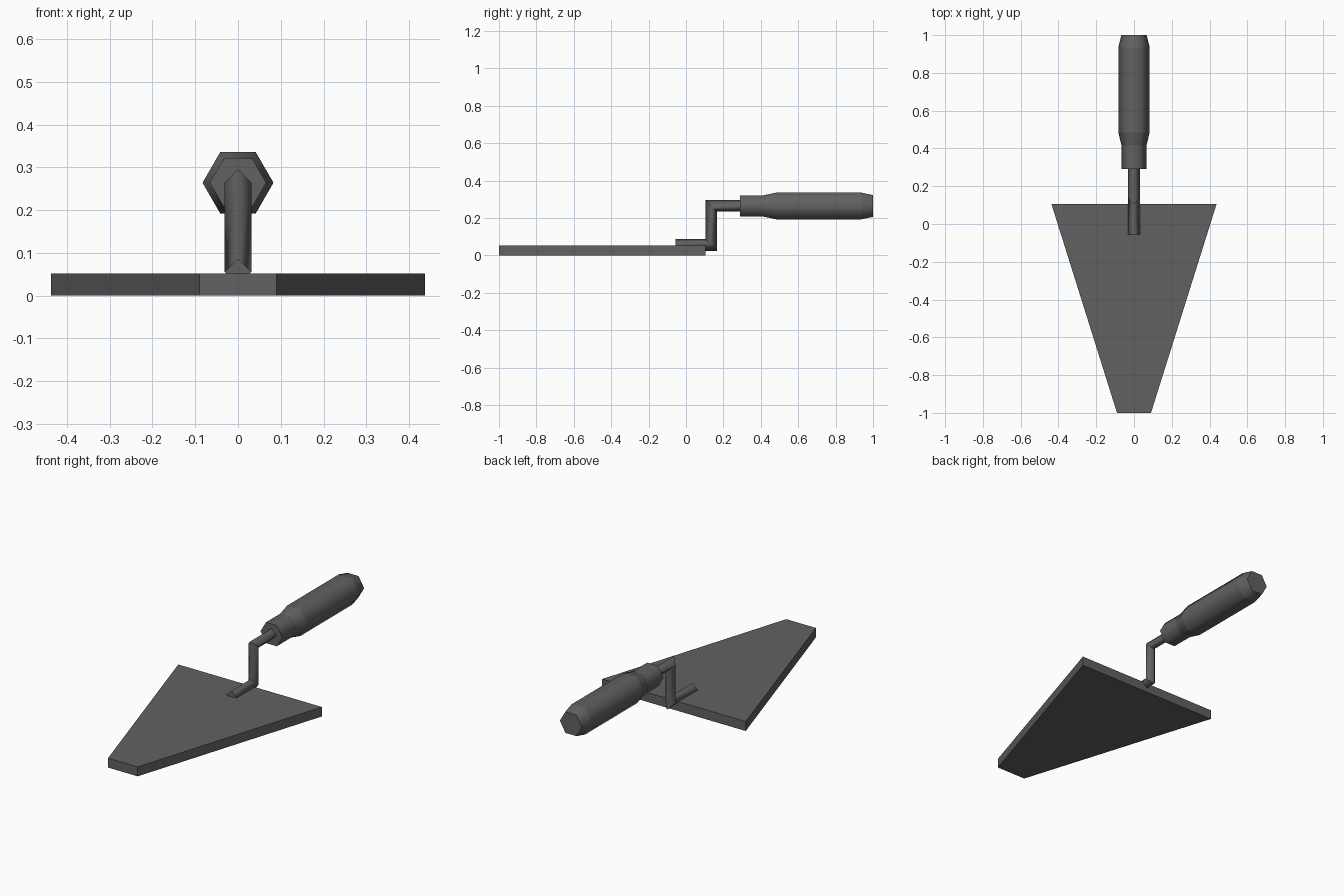
import bpy, bmesh
from math import sin, cos, pi
from mathutils import Vector

cube = bpy.data.objects.get("Cube")
if cube:
    bpy.data.objects.remove(cube, do_unlink=True)

# Single dark grey finish
grey = bpy.data.materials.new("dark_grey")
grey.use_nodes = True
colour = (0.12, 0.12, 0.12, 1)
grey.diffuse_color = colour
grey.node_tree.nodes["Principled BSDF"].inputs["Base Color"].default_value = colour


def finish(name, bm):
    bmesh.ops.recalc_face_normals(bm, faces=bm.faces)
    mesh = bpy.data.meshes.new(name)
    bm.to_mesh(mesh)
    bm.free()
    mesh.materials.append(grey)
    obj = bpy.data.objects.new(name, mesh)
    bpy.context.collection.objects.link(obj)


def loft(name, rings):
    """Skin rings of points, smooth along the sides and sharp at each ring."""
    bm = bmesh.new()
    loops = [[bm.verts.new(p) for p in ring] for ring in rings]
    n = len(loops[0])
    for a, b in zip(loops, loops[1:]):
        for i in range(n):
            j = (i + 1) % n
            bm.faces.new((a[i], a[j], b[j], b[i])).smooth = True
    bm.faces.new(loops[0])
    bm.faces.new(loops[-1])
    for loop in loops:
        for i in range(n):
            bm.edges.get((loop[i], loop[(i + 1) % n])).smooth = False
    finish(name, bm)


# Blade: tapered flat plate
bm = bmesh.new()
outline = [(-0.09, -1), (0.09, -1), (0.437, 0.105), (-0.437, 0.105)]
plate = bm.faces.new([bm.verts.new((x, y, 0)) for x, y in outline])
top = bmesh.ops.extrude_face_region(bm, geom=[plate])["geom"]
bmesh.ops.translate(bm, vec=(0, 0, 0.052),
                    verts=[v for v in top if isinstance(v, bmesh.types.BMVert)])
finish("blade", bm)

# Cranked neck: diamond section rod with mitred corners
R = 0.031
path = [Vector((0, y, z)) for y, z in
        [(-0.055, 0.055), (0.135, 0.055), (0.135, 0.264), (0.31, 0.264)]]
rings = []
for i, p in enumerate(path):
    d_in = (p - path[max(i - 1, 0)]).normalized()
    d_out = (path[min(i + 1, len(path) - 1)] - p).normalized()
    normals = [Vector((0, -d.z, d.y)) for d in (d_in, d_out) if d.length > 0]
    up = sum(normals, Vector())
    up *= R / up.dot(normals[0])
    side = Vector((R, 0, 0))
    rings.append([p + up, p + side, p - up, p - side])
loft("neck", rings)

# Handle: hexagonal grip with a ferrule and a tapered butt
profile = [(0.29, 0.066), (0.415, 0.066), (0.485, 0.083), (0.935, 0.083), (1.0, 0.067)]
loft("handle", [[(r * cos(k * pi / 3), y, 0.264 + r * sin(k * pi / 3))
                 for k in range(6)] for y, r in profile])
